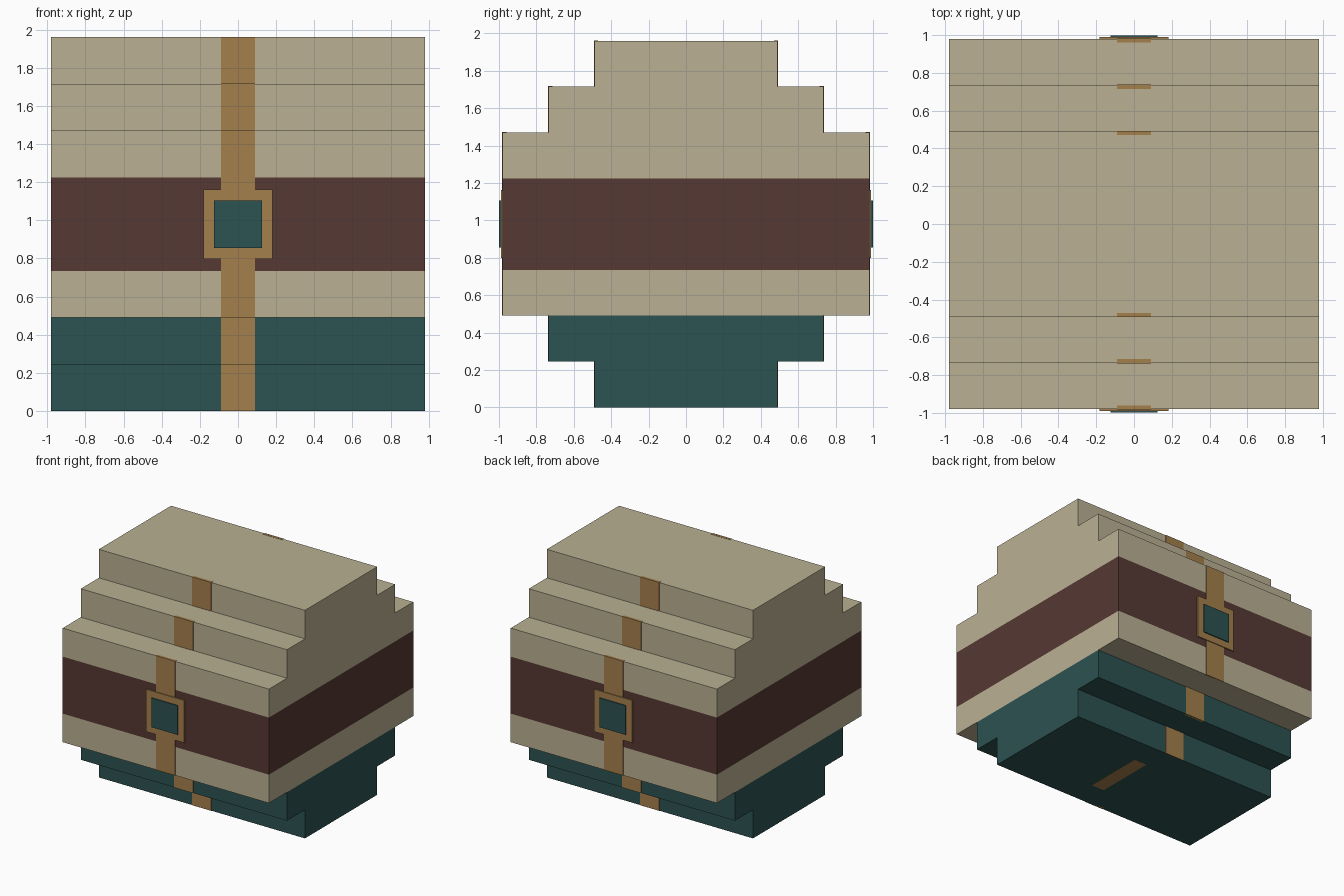
import bpy, bmesh
from mathutils import Vector

cube = bpy.data.objects.get("Cube")
if cube:
    bpy.data.objects.remove(cube, do_unlink=True)


def material(name, rgb):
    """Flat colour given as 0-255 sRGB, stored as linear."""
    lin = [((c / 255 + 0.055) / 1.055) ** 2.4 for c in rgb] + [1]
    m = bpy.data.materials.new(name)
    m.use_nodes = True
    m.diffuse_color = lin
    m.node_tree.nodes["Principled BSDF"].inputs["Base Color"].default_value = lin
    return m


CREAM = material("cream", (186, 176, 147))
TEAL = material("teal", (44, 82, 82))
BROWN = material("brown", (86, 57, 51))
GOLD = material("gold", (165, 128, 77))

U = 0.245      # height and depth of one step
HALF = 4 * U   # half size of the body


def finish(bm, name, mats):
    bmesh.ops.recalc_face_normals(bm, faces=bm.faces)
    me = bpy.data.meshes.new(name)
    bm.to_mesh(me)
    bm.free()
    for m in mats:
        me.materials.append(m)
    ob = bpy.data.objects.new(name, me)
    bpy.context.collection.objects.link(ob)
    return ob


def box(name, lo, hi, mat):
    bm = bmesh.new()
    bmesh.ops.create_cube(bm, size=1)
    lo, hi = Vector(lo), Vector(hi)
    for v in bm.verts:
        v.co = (lo + hi) / 2 + v.co * (hi - lo)
    return finish(bm, name, [mat])


# Stepped body: (half depth, bottom, top) of each tier, in steps
tiers = [(2, 0, 1), (3, 1, 2), (4, 2, 6), (3, 6, 7), (2, 7, 8)]
right = [(d * U, z * U) for d, z0, z1 in tiers for z in (z0, z1)]
outline = right + [(-y, z) for y, z in reversed(right)]
bm = bmesh.new()
face = bm.faces.new([bm.verts.new((-HALF, y, z)) for y, z in outline])
side = bmesh.ops.extrude_face_region(bm, geom=[face])["geom"]
bmesh.ops.translate(bm, vec=(2 * HALF, 0, 0),
                    verts=[g for g in side if isinstance(g, bmesh.types.BMVert)])

# Cut the body at the tier and band heights, then colour by height
for step in (1, 2, 3, 5, 6, 7):
    bmesh.ops.bisect_plane(bm, geom=bm.verts[:] + bm.edges[:] + bm.faces[:],
                           plane_co=(0, 0, step * U), plane_no=(0, 0, 1))
for f in bm.faces:
    z = f.calc_center_median().z / U
    f.material_index = 1 if z < 1.9 else 2 if 3 < z < 5 else 0
finish(bm, "stepped_body", [CREAM, TEAL, BROWN])

# Straps and buckles on the front and back
for s, label in ((-1, "front"), (1, "back")):
    for i, (d, z0, z1) in enumerate(tiers):
        lip = 0.002 if i > 1 else 0
        ys = sorted((s * (d * U - 0.02), s * (d * U + 0.003)))
        box(f"{label}_strap_{i + 1}", (-0.09, ys[0], z0 * U),
            (0.09, ys[1], z1 * U + lip), GOLD)
    for part, r, out, mat in (("buckle", 0.182, 0.01, GOLD),
                              ("buckle_inlay", 0.125, 0.019, TEAL)):
        ys = sorted((s * (HALF - 0.01), s * (HALF + out)))
        box(f"{label}_{part}", (-r, ys[0], HALF - r), (r, ys[1], HALF + r), mat)

# Thin patch on the underside
box("underside_patch", (0.09, -0.26, -0.001), (0.21, 0.26, 0.004), GOLD)
